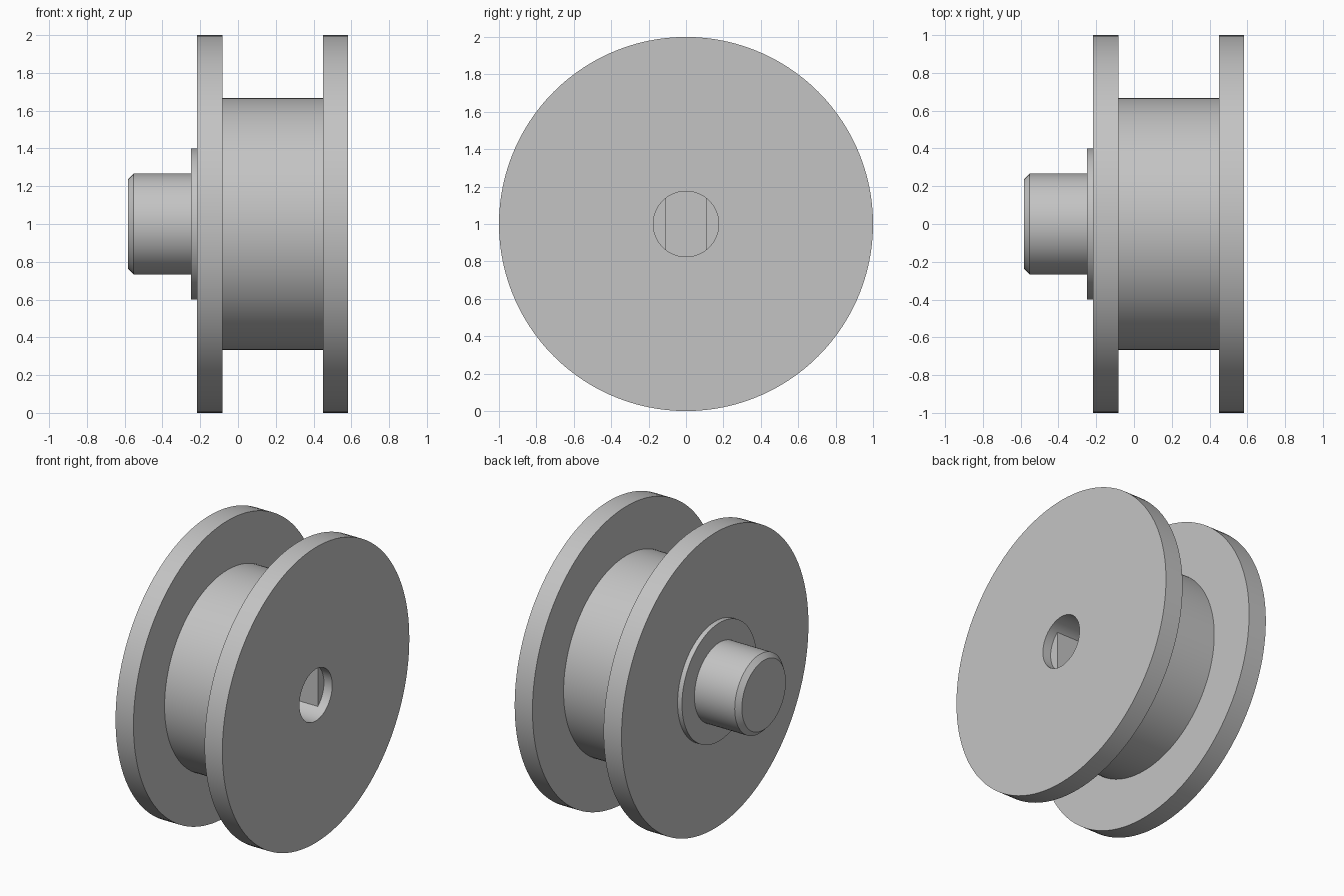
import bpy, bmesh, math

if "Cube" in bpy.data.objects:
    bpy.data.objects.remove(bpy.data.objects["Cube"])

SEGMENTS = 120
BORE_R = 0.175
FLAT = BORE_R * math.sin(math.radians(39))  # half width between the bore flats
R = 1.0                                     # flange radius, also axle height

# Rings along the axle: (x, radius, half-width limit in y)
rings = [
    # stub shaft with chamfered end
    (-0.583, 0.235, R), (-0.552, 0.267, R), (-0.25, 0.267, R),
    # shoulder washer
    (-0.25, 0.4, R), (-0.217, 0.4, R),
    # left flange, drum, right flange
    (-0.217, R, R), (-0.083, R, R),
    (-0.083, 0.667, R), (0.45, 0.667, R),
    (0.45, R, R), (0.583, R, R),
    # round counterbore, then the double-flat blind bore
    (0.583, BORE_R, R), (0.521, BORE_R, R),
    (0.521, BORE_R, FLAT), (-0.083, BORE_R, FLAT),
]


def add_ring(bm, x, radius, limit):
    verts = []
    for k in range(SEGMENTS):
        a = 2 * math.pi * k / SEGMENTS
        y = max(-limit, min(limit, radius * math.sin(a)))
        verts.append(bm.verts.new((x, y, R + radius * math.cos(a))))
    return verts


bm = bmesh.new()
loops = [add_ring(bm, *ring) for ring in rings]
for a, b in zip(loops, loops[1:]):
    for k in range(SEGMENTS):
        n = (k + 1) % SEGMENTS
        bm.faces.new((a[k], a[n], b[n], b[k]))
# Shaft end and bore floor
bm.faces.new(loops[0])
bm.faces.new(loops[-1])
bmesh.ops.remove_doubles(bm, verts=bm.verts[:], dist=1e-5)
bmesh.ops.recalc_face_normals(bm, faces=bm.faces[:])

mesh = bpy.data.meshes.new("spool")
bm.to_mesh(mesh)
bm.free()
spool = bpy.data.objects.new("spool", mesh)
bpy.context.collection.objects.link(spool)

grey = bpy.data.materials.new("light grey")
grey.diffuse_color = (0.55, 0.55, 0.55, 1)
grey.use_nodes = True
grey.node_tree.nodes["Principled BSDF"].inputs["Base Color"].default_value = grey.diffuse_color
mesh.materials.append(grey)

bpy.context.view_layer.objects.active = spool
spool.select_set(True)
bpy.ops.object.shade_smooth_by_angle(angle=math.radians(30))
